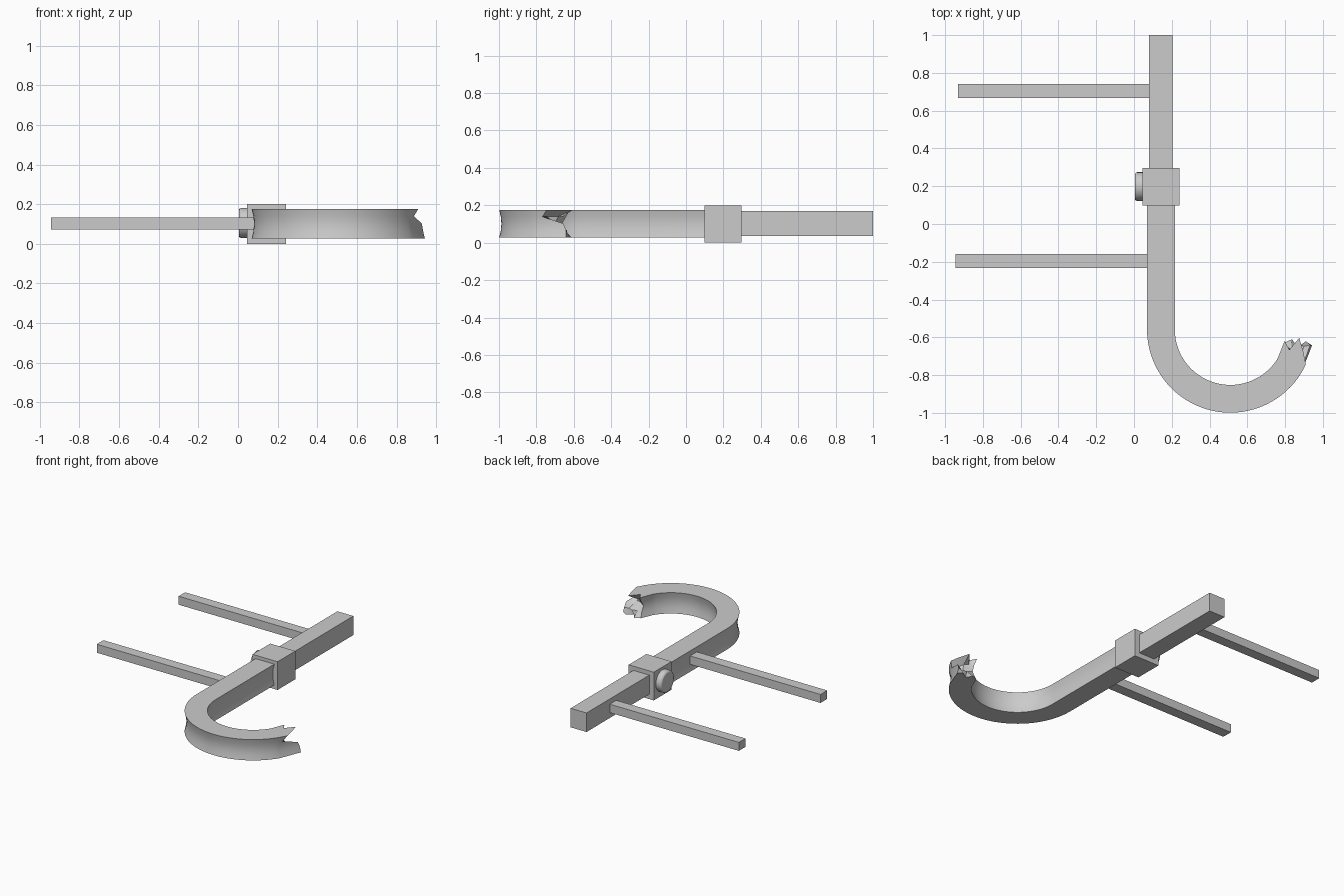
import bpy, bmesh, math

if "Cube" in bpy.data.objects:
    bpy.data.objects.remove(bpy.data.objects["Cube"])


def box(name, x, y, z):
    bpy.ops.mesh.primitive_cube_add(size=1, location=[(a + b) / 2 for a, b in (x, y, z)])
    ob = bpy.context.object
    ob.name = name
    ob.scale = [b - a for a, b in (x, y, z)]
    bpy.ops.object.transform_apply(location=False, rotation=False, scale=True)
    return ob


# Upper shaft, collar block and the two side bars
box("upper_shaft", (0.08, 0.205), (0.2, 1.0), (0.035, 0.17))
box("collar_block", (0.045, 0.242), (0.098, 0.297), (0.0, 0.2))
box("upper_bar", (-0.933, 0.1), (0.667, 0.74), (0.073, 0.133))
box("lower_bar", (-0.945, 0.1), (-0.233, -0.158), (0.073, 0.133))

# Round button on the collar's side
bpy.ops.mesh.primitive_cylinder_add(vertices=32, radius=0.076, depth=0.06,
                                    location=(0.034, 0.198, 0.105),
                                    rotation=(0, math.pi / 2, 0))
button = bpy.context.object
button.name = "collar_button"
bev = button.modifiers.new("rounded_rim", 'BEVEL')
bev.width = 0.012
bev.segments = 2
bpy.ops.object.shade_smooth_by_angle(angle=math.radians(30))

# Hook: slightly hollow-sided section swept down and round to a broken end
CX, CY, R_IN, R_OUT, Z0, Z1 = 0.51, -0.558, 0.294, 0.441, 0.028, 0.176
N = 5
# broken end angle in degrees, rows inner to outer, columns bottom to top
tip = [[-14, -17, -20, -16, -12],
       [-9, -16, -22, -18, -19],
       [-15, -12, -23, -20, -7],
       [-9, -13, -22, -27, -17],
       [-11, -11, -13, -29, -25]]
rim = ([(i, 0) for i in range(N - 1)] + [(N - 1, j) for j in range(N - 1)]
       + [(i, N - 1) for i in range(N - 1, 0, -1)] + [(0, j) for j in range(N - 1, 0, -1)])


def section(i, j):
    u, v = i / (N - 1), j / (N - 1)
    dent = 0.012 * (1 - (2 * v - 1) ** 2) * (1 - 2 * u)
    return R_IN + (R_OUT - R_IN) * u + dent, Z0 + (Z1 - Z0) * v


def on_arc(i, j, deg):
    r, z = section(i, j)
    a = math.radians(deg)
    return CX + r * math.cos(a), CY + r * math.sin(a), z


bm = bmesh.new()
rings = []
start = []
for i, j in rim:
    r, z = section(i, j)
    start.append(bm.verts.new((CX - r, 0.2, z)))
rings.append(start)
for k in range(37):
    rings.append([bm.verts.new(on_arc(i, j, -180 + 148 * k / 36)) for i, j in rim])
end = {(i, j): bm.verts.new(on_arc(i, j, tip[i][j])) for i in range(N) for j in range(N)}
rings.append([end[p] for p in rim])
for a, b in zip(rings, rings[1:]):
    for k in range(len(rim)):
        n = (k + 1) % len(rim)
        bm.faces.new((a[k], a[n], b[n], b[k]))
bm.faces.new(start)
for i in range(N - 1):
    for j in range(N - 1):
        bm.faces.new((end[i, j], end[i + 1, j], end[i + 1, j + 1], end[i, j + 1]))
bmesh.ops.recalc_face_normals(bm, faces=bm.faces)
mesh = bpy.data.meshes.new("hook")
bm.to_mesh(mesh)
bm.free()
hook = bpy.data.objects.new("hook", mesh)
bpy.context.collection.objects.link(hook)
bpy.ops.object.select_all(action='DESELECT')
hook.select_set(True)
bpy.context.view_layer.objects.active = hook
bpy.ops.object.shade_smooth_by_angle(angle=math.radians(30))
